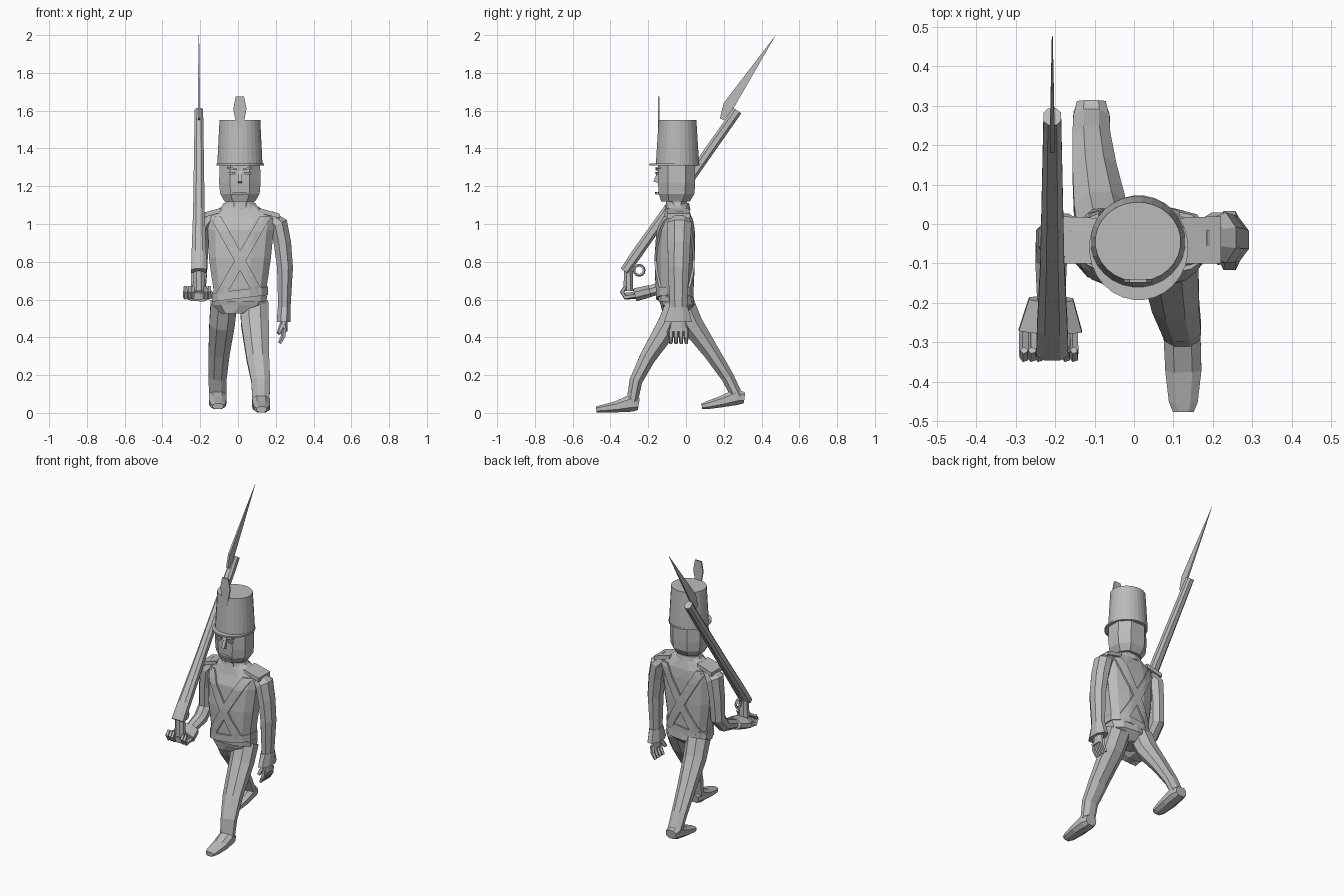
import bpy, bmesh, math
from mathutils import Vector
from mathutils.bvhtree import BVHTree

cube = bpy.data.objects.get("Cube")
if cube:
    bpy.data.objects.remove(cube)

grey = bpy.data.materials.new("plain_grey")
grey.use_nodes = True
tone = (0.5, 0.5, 0.5, 1)
grey.diffuse_color = tone
grey.node_tree.nodes["Principled BSDF"].inputs["Base Color"].default_value = tone


def finish(name, bm):
    """Turn a bmesh into a flat shaded object."""
    bmesh.ops.recalc_face_normals(bm, faces=bm.faces)
    mesh = bpy.data.meshes.new(name)
    bm.to_mesh(mesh)
    bm.free()
    mesh.materials.append(grey)
    obj = bpy.data.objects.new(name, mesh)
    bpy.context.collection.objects.link(obj)
    return obj


def skin(name, loops, bm):
    """Join matching loops of vertices into a closed tube."""
    n = len(loops[0])
    for a, b in zip(loops, loops[1:]):
        for k in range(n):
            j = (k + 1) % n
            bm.faces.new((a[k], a[j], b[j], b[k]))
    bm.faces.new(loops[0])
    bm.faces.new(loops[-1])
    return finish(name, bm)


def loft(name, rings, n=8, level=False, square=1.0):
    """Skin rings (x, y, z, half width, half depth) along their path."""
    bm = bmesh.new()
    centres = [Vector(r[:3]) for r in rings]
    grow = 1 / math.cos(math.pi / n)
    loops = []
    for i, (c, ring) in enumerate(zip(centres, rings)):
        before, after = centres[max(i - 1, 0)], centres[min(i + 1, len(rings) - 1)]
        along = Vector((0, 0, 1)) if level else (after - before).normalized()
        side = Vector((1, 0, 0))
        side = (side - along * side.dot(along)).normalized()
        deep = along.cross(side)
        loop = []
        for k in range(n):
            a = (k + 0.5) * math.tau / n
            u, v = (math.copysign(abs(f) ** square, f) for f in (math.cos(a), math.sin(a)))
            loop.append(bm.verts.new(c + side * u * ring[3] * grow + deep * v * ring[4] * grow))
        loops.append(loop)
    return skin(name, loops, bm)


def plate(name, outline, to_point, push):
    """Extrude a flat outline by a vector."""
    bm = bmesh.new()
    face = bm.faces.new([bm.verts.new(to_point(*p)) for p in outline])
    moved = bmesh.ops.extrude_face_region(bm, geom=[face])["geom"]
    bmesh.ops.translate(bm, vec=push, verts=[v for v in moved if isinstance(v, bmesh.types.BMVert)])
    return finish(name, bm)


# Jacket, hips, belt and collar
torso = loft("jacket", [
    (.01, -.06, .59, .138, .085), (.01, -.06, .66, .14, .09), (.01, -.06, .82, .163, .095),
    (.015, -.055, .97, .173, .09), (.022, -.045, 1.03, .178, .075), (.012, -.045, 1.075, .12, .062),
    (.008, -.045, 1.105, .08, .05)], n=12, level=True, square=.8)
loft("hips", [(-.025, -.06, .525, .06, .06), (.005, -.045, .57, .14, .085),
              (.008, -.055, .62, .145, .09)], n=10, level=True, square=.8)
belt = loft("belt", [(.01, -.06, .605, .147, .098), (.01, -.06, .65, .147, .098)],
            n=12, level=True, square=.8)
for v in belt.data.vertices:
    v.co.z += v.co.x * .12
loft("collar", [(.008, -.045, 1.075, .1, .065), (.008, -.045, 1.112, .085, .058)], n=10, level=True)

# Crossed straps laid on the front and back of the jacket
surface = BVHTree.FromPolygons([v.co for v in torso.data.vertices],
                               [p.vertices[:] for p in torso.data.polygons])


def strap(name, facing, x0, x1, steps=16):
    bm = bmesh.new()
    loops = []
    for i in range(steps + 1):
        t = i / steps
        x, z = x0 + (x1 - x0) * t, 1.04 - .42 * t
        outer, inner = [], []
        for off in (-.03, 0, .03):
            hit = surface.ray_cast(Vector((x + off, facing, z)), Vector((0, -facing, 0)))[0]
            y = hit.y if hit else -.05
            outer.append(bm.verts.new((x + off, y + facing * .011, z)))
            inner.append(bm.verts.new((x + off, y - facing * .006, z)))
        loops.append(outer + inner[::-1])
    skin(name, loops, bm)


for label, facing in (("front", -1), ("back", 1)):
    strap(label + "_strap_right", facing, -.12, .115)
    strap(label + "_strap_left", facing, .145, -.095)

# Shoulder tabs
for label, inner, outer in (("left", .11, .22), ("right", -.09, -.2)):
    plate(label + "_shoulder_tab",
          [(inner, -.1), (outer, -.1), (outer, .02), (inner, .015)],
          lambda x, y, a=inner: (x, y, 1.085 if x == a else 1.055), (0, 0, -.025))

# Head, neck and face
loft("neck", [(.01, -.05, 1.07, .075, .055), (.01, -.05, 1.15, .075, .055)], level=True)
loft("head", [(.01, -.055, 1.12, .08, .075), (.01, -.05, 1.16, .103, .094), (.01, -.05, 1.22, .109, .097),
              (.01, -.05, 1.33, .105, .096)], level=True, square=.85)
plate("nose", [(-.145, 1.29), (-.173, 1.225), (-.14, 1.215)], lambda y, z: (0, y, z), (.02, 0, 0))
loft("mouth", [(.01, -.15, 1.155, .045, .01), (.01, -.154, 1.17, .035, .01)], n=6, level=True)
for label, s in (("left", 1), ("right", -1)):
    loft(label + "_eye", [(.01 + s * .042, -.152, 1.262, .013, .008),
                          (.01 + s * .042, -.152, 1.276, .02, .01)], n=6, level=True)
    plate(label + "_eyebrow", [(.016, 1.284), (.065, 1.294), (.065, 1.303), (.016, 1.294)],
          lambda x, z, s=s: (.01 + s * x, -.162, z), (0, .03, 0))

# Tall hat with peak and plume
loft("hat", [(.01, -.045, 1.31, .12, .115), (.01, -.045, 1.55, .108, .1)], n=28, level=True)
loft("hat_brim", [(.012, -.06, 1.31, .125, .132), (.012, -.06, 1.32, .125, .132)], n=28, level=True)
plate("plume", [(-.015, 1.5), (.015, 1.5), (.035, 1.61), (.022, 1.675), (-.022, 1.675), (-.035, 1.61)],
      lambda x, z: (.01 + x, -.148, z), (0, .009, 0))

# Legs and shoes in mid stride
loft("left_leg", [(.085, -.04, .58, .075, .065), (.09, -.09, .47, .073, .06), (.105, -.205, .29, .06, .042),
                  (.12, -.265, .17, .05, .034), (.122, -.285, .06, .045, .03)])
loft("right_leg", [(-.075, -.02, .58, .07, .065), (-.085, .03, .47, .067, .06), (-.1, .135, .32, .056, .043),
                   (-.108, .22, .19, .048, .034), (-.108, .275, .08, .045, .03)])
loft("left_shoe", [(.122, -.25, .045, .036, .03), (.122, -.29, .052, .046, .045),
                   (.125, -.37, .032, .045, .029), (.125, -.45, .021, .036, .019),
                   (.125, -.475, .018, .026, .015)], square=.8)
loft("right_shoe", [(-.108, .31, .08, .036, .028), (-.108, .27, .085, .046, .042),
                    (-.108, .19, .06, .046, .03), (-.106, .11, .04, .038, .02),
                    (-.106, .083, .035, .028, .014)], square=.8)

# Left arm hanging, with cuff and hand
loft("left_arm", [(.165, -.035, 1.045, .03, .04), (.215, -.035, 1.0, .048, .064), (.235, -.037, .9, .046, .06),
                  (.249, -.04, .77, .042, .056), (.245, -.04, .54, .032, .045)])
loft("left_cuff", [(.245, -.04, .56, .034, .05), (.242, -.042, .48, .037, .075)], level=True)
loft("left_palm", [(.243, -.04, .5, .02, .035), (.245, -.04, .43, .016, .045)], level=True)
for i in range(4):
    y = -.08 + i * .027
    loft("left_finger", [(.245, y, .45, .011, .011), (.24, y, .405, .011, .011),
                         (.22, y, .368, .008, .008)], n=5)
loft("left_thumb", [(.235, -.07, .47, .012, .012), (.215, -.095, .42, .009, .009)], n=5)

# Right arm bent forward to carry the musket
loft("right_arm", [(-.14, -.035, 1.045, .03, .04), (-.185, -.035, 1.0, .048, .062), (-.2, -.035, .88, .043, .054),
                   (-.206, -.035, .74, .042, .046), (-.21, -.09, .675, .04, .038), (-.21, -.2, .64, .035, .028)])
loft("right_cuff", [(-.21, -.19, .645, .056, .032), (-.212, -.27, .625, .08, .035)])
loft("right_palm", [(-.212, -.25, .625, .05, .02), (-.212, -.32, .618, .048, .018)])
for x in (-.278, -.258, -.24, -.172, -.152):
    loft("right_finger", [(x, -.26, .622, .01, .01), (x, -.322, .612, .011, .011),
                          (x, -.338, .64, .01, .01), (x, -.32, .668, .008, .008)], n=5)

# Musket with stock, guard and blade
loft("musket", [(-.207, -.325, .75, .04, .025), (-.207, -.26, .843, .038, .028), (-.207, -.1, 1.07, .03, .026),
                (-.207, .272, 1.6, .022, .025)], square=.8)
loft("musket_stock", [(-.207, -.305, .645, .034, .026), (-.207, -.305, .79, .028, .022)], level=True)
bpy.ops.mesh.primitive_torus_add(major_segments=12, minor_segments=5, major_radius=.026, minor_radius=.008,
                                 location=(-.207, -.248, .755), rotation=(0, math.pi / 2, 0))
guard = bpy.context.object
guard.name = "trigger_guard"
guard.data.materials.append(grey)
blade = plate("musket_blade", [(.475, 2), (.222, 1.67), (.2, 1.64), (.18, 1.56), (.2, 1.55), (.25, 1.61)],
              lambda y, z: (-.213, y, z), (.012, 0, 0))
for v in blade.data.vertices:
    if v.co.z > 1.9:
        v.co.x = -.207 + (v.co.x + .207) * .2
